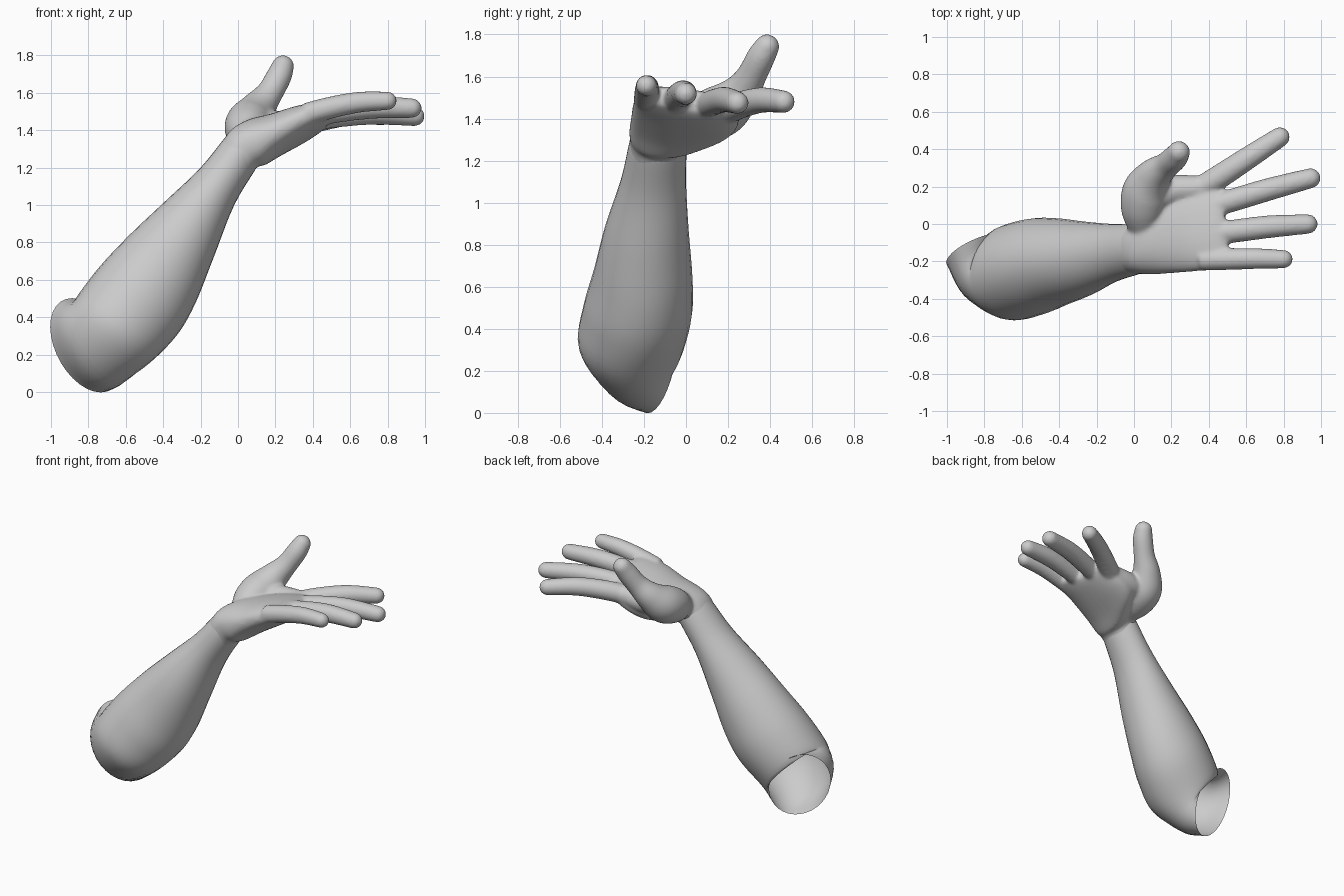
import bpy, bmesh, math
from mathutils import Vector

if "Cube" in bpy.data.objects:
    bpy.data.objects.remove(bpy.data.objects["Cube"])

SEG = 32


def catmull(rows, steps):
    """Smoothly interpolate a list of equal-length rows of numbers."""
    out = []
    n = len(rows)
    for i in range(n - 1):
        a, b, c, d = (rows[max(i - 1, 0)], rows[i], rows[i + 1], rows[min(i + 2, n - 1)])
        for s in range(steps):
            t = s / steps
            out.append([0.5 * (2 * q + (r - p) * t + (2 * p - 5 * q + 4 * r - w) * t * t
                               + (3 * q - p - 3 * r + w) * t ** 3)
                        for p, q, r, w in zip(a, b, c, d)])
    out.append(list(rows[-1]))
    return out


def loft(bm, rings, power=1.0, open_end=False):
    """Skin elliptical rings given as centre, half-axis u, half-axis v."""
    loops = []
    for r in rings:
        c, u, v = Vector(r[0:3]), Vector(r[3:6]), Vector(r[6:9])
        loop = []
        for k in range(SEG):
            a = 2 * math.pi * k / SEG
            ca, sa = math.cos(a), math.sin(a)
            ca = math.copysign(abs(ca) ** power, ca)
            sa = math.copysign(abs(sa) ** power, sa)
            loop.append(bm.verts.new(c + u * ca + v * sa))
        loops.append(loop)
    faces = []
    for p, q in zip(loops, loops[1:]):
        for k in range(SEG):
            j = (k + 1) % SEG
            faces.append(bm.faces.new((p[k], p[j], q[j], q[k])))
    caps = [bm.faces.new(loops[0][::-1]), bm.faces.new(loops[-1])]
    bmesh.ops.recalc_face_normals(bm, faces=faces + caps)
    if open_end:
        bmesh.ops.delete(bm, geom=[caps[1]], context='FACES_ONLY')


def digit(bm, path):
    """Round tube through (x, y, z, radius) points with a domed tip."""
    pts = catmull(path, 5)
    rings = []
    for i, p in enumerate(pts):
        d = (Vector(pts[min(i + 1, len(pts) - 1)][:3]) - Vector(pts[max(i - 1, 0)][:3])).normalized()
        side = d.cross(Vector((-0.5, 0.3, 1))).normalized()
        up = side.cross(d)
        rings.append(list(p[:3]) + list(up * p[3]) + list(side * p[3]))
    c, r = Vector(pts[-1][:3]), pts[-1][3]
    for k in range(1, 6):
        a = math.radians(17 * k)
        rr = r * math.cos(a)
        rings.append(list(c + d * r * math.sin(a)) + list(up * rr) + list(side * rr))
    loft(bm, rings)


def make_object(name, bm):
    me = bpy.data.meshes.new(name)
    bm.to_mesh(me)
    bm.free()
    ob = bpy.data.objects.new(name, me)
    bpy.context.collection.objects.link(ob)
    bpy.ops.object.select_all(action='DESELECT')
    ob.select_set(True)
    bpy.context.view_layer.objects.active = ob
    return ob


# Forearm, from inside the palm down to the open end behind the elbow
forearm = [
    (0.09, -0.12, 1.36, -0.05, 0, 0.07, 0, 0.10, 0),
    (0.035, -0.13, 1.305, -0.07, 0, 0.095, 0, 0.132, 0),
    (-0.11, -0.155, 1.10, -0.09, 0, 0.10, 0, 0.155, 0),
    (-0.265, -0.187, 0.865, -0.135, 0, 0.145, 0, 0.20, 0),
    (-0.405, -0.205, 0.655, -0.175, 0, 0.185, 0, 0.235, 0),
    (-0.535, -0.23, 0.485, -0.205, 0, 0.185, 0, 0.26, 0),
    (-0.675, -0.26, 0.325, -0.19, 0, 0.18, 0, 0.25, 0),
    (-0.76, -0.22, 0.26, -0.105, 0.04, 0.225, 0.13, 0.175, -0.01),
    (-0.81, -0.14, 0.25, -0.04, 0.06, 0.247, 0.19, 0.08, -0.05),
]
bm = bmesh.new()
loft(bm, catmull(forearm, 5), open_end=True)
make_object("forearm", bm)
bpy.ops.object.shade_smooth_by_angle(angle=math.radians(60))

# Palm, growing gradually out of the wrist
palm = [
    (-0.03, -0.14, 1.21, -0.074, 0, 0.089, 0, 0.132, 0),
    (0.03, -0.13, 1.30, -0.072, 0, 0.098, 0, 0.137, 0),
    (0.10, -0.085, 1.335, -0.045, 0, 0.122, 0, 0.185, 0),
    (0.20, -0.02, 1.375, -0.03, 0, 0.11, 0, 0.243, -0.015),
    (0.33, 0.0, 1.43, -0.025, 0, 0.092, 0, 0.253, -0.03),
    (0.44, 0.0, 1.472, -0.01, 0.01, 0.07, -0.01, 0.235, -0.035),
    (0.49, 0.0, 1.485, 0, 0.005, 0.047, -0.02, 0.20, -0.03),
]
bm = bmesh.new()
loft(bm, catmull(palm, 5), 0.9)

# Little, ring, middle and index fingers, thumb, then the web beside the thumb
for path in (
    [(0.36, -0.19, 1.485, 0.06), (0.50, -0.187, 1.522, 0.059), (0.65, -0.185, 1.55, 0.056), (0.80, -0.188, 1.557, 0.05)],
    [(0.36, -0.06, 1.465, 0.06), (0.52, -0.04, 1.50, 0.062), (0.72, -0.015, 1.522, 0.061), (0.93, 0.0, 1.518, 0.053)],
    [(0.36, 0.08, 1.45, 0.06), (0.52, 0.125, 1.475, 0.062), (0.72, 0.185, 1.49, 0.061), (0.945, 0.245, 1.475, 0.054)],
    [(0.34, 0.18, 1.43, 0.065), (0.46, 0.255, 1.463, 0.065), (0.62, 0.36, 1.488, 0.061), (0.78, 0.465, 1.48, 0.054)],
    [(0.06, -0.02, 1.36, 0.09), (0.05, 0.08, 1.40, 0.12), (0.065, 0.18, 1.445, 0.125), (0.11, 0.26, 1.52, 0.095),
     (0.17, 0.31, 1.60, 0.072), (0.22, 0.355, 1.69, 0.068), (0.24, 0.385, 1.742, 0.06)],
    [(0.08, 0.13, 1.43, 0.09), (0.20, 0.18, 1.425, 0.08), (0.33, 0.19, 1.435, 0.07)],
):
    digit(bm, path)
hand = make_object("hand", bm)

# Fuse palm and digits into one soft skin
rm = hand.modifiers.new("fuse", 'REMESH')
rm.mode = 'VOXEL'
rm.voxel_size = 0.009
rm.use_smooth_shade = True
sm = hand.modifiers.new("soften", 'SMOOTH')
sm.factor = 0.5
sm.iterations = 18
bpy.ops.object.shade_smooth()
